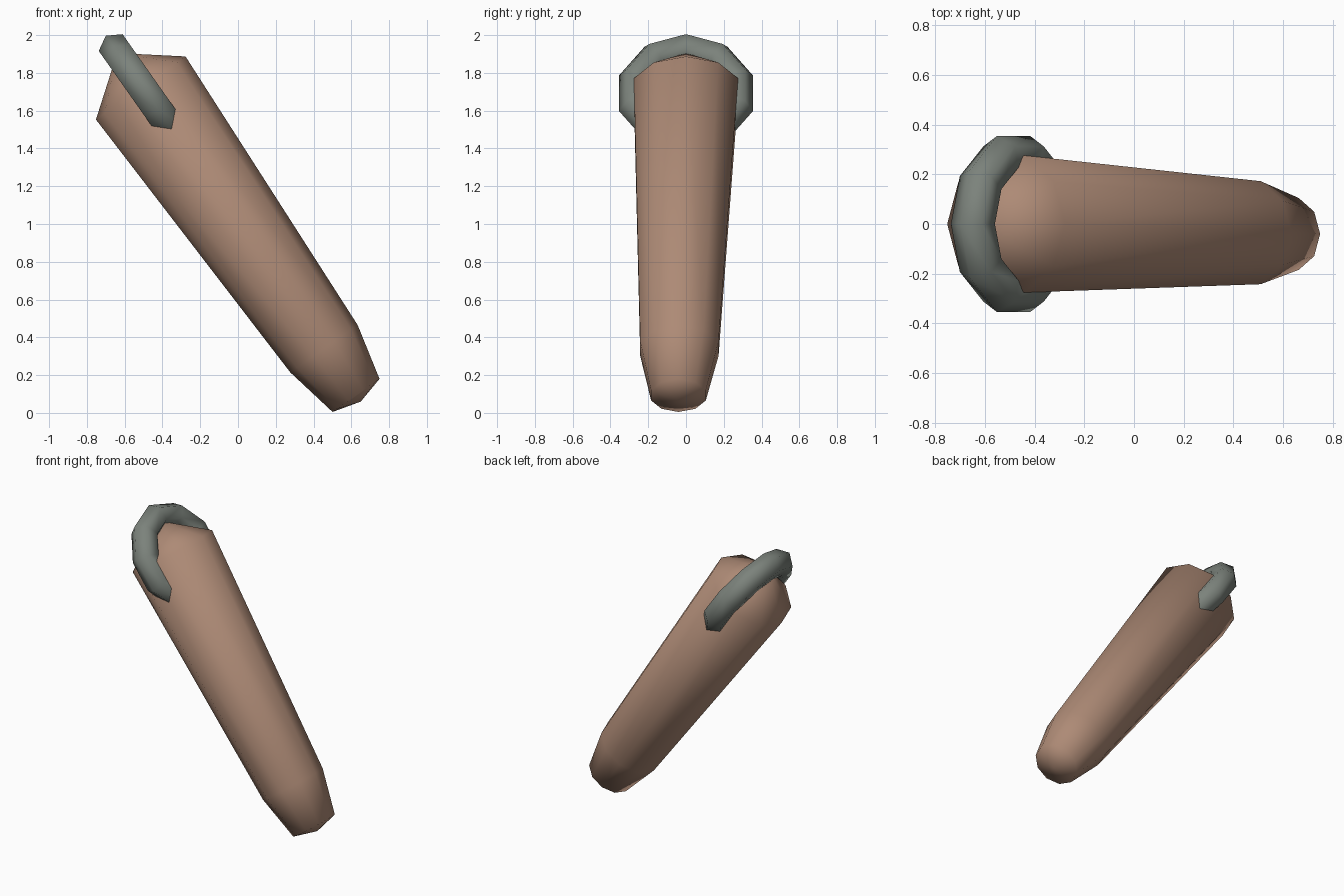
import bpy, bmesh, math
from mathutils import Vector, Matrix

if "Cube" in bpy.data.objects:
    bpy.data.objects.remove(bpy.data.objects["Cube"])

OUT = Vector((-0.576, 0, 0.817)).normalized()   # up the leaning axis
SIDE = Vector((0.817, 0, 0.576)).normalized()   # across it
Y = Vector((0, 1, 0))


def paint(obj, name, rgb):
    mat = bpy.data.materials.new(name)
    mat.diffuse_color = (*rgb, 1)
    mat.use_nodes = True
    mat.node_tree.nodes["Principled BSDF"].inputs["Base Color"].default_value = mat.diffuse_color
    obj.data.materials.append(mat)


# Tapered ten-sided body: (centre, radius) rings between two pointed ends
rings = [((-0.515, 0, 1.72), 0.29),
         ((0.455, -0.035, 0.34), 0.218),
         ((0.625, -0.04, 0.0925), 0.152)]
N = 10
bm = bmesh.new()
loops = []
for c, r in rings:
    loops.append([bm.verts.new(Vector(c) + r * (math.cos(2 * math.pi * i / N) * SIDE
                                                + math.sin(2 * math.pi * i / N) * Y))
                  for i in range(N)])
top = bm.verts.new((-0.64, 0, 1.905))
tip = bm.verts.new((0.65, -0.04, 0.06))
for i in range(N):
    j = (i + 1) % N
    for a, b in zip(loops, loops[1:]):
        bm.faces.new((a[i], a[j], b[j], b[i]))
    bm.faces.new((top, loops[0][j], loops[0][i]))
    bm.faces.new((tip, loops[-1][i], loops[-1][j]))
bmesh.ops.recalc_face_normals(bm, faces=bm.faces)
mesh = bpy.data.meshes.new("body")
bm.to_mesh(mesh)
bm.free()
body = bpy.data.objects.new("body", mesh)
bpy.context.collection.objects.link(body)
mesh.shade_smooth()
paint(body, "brown", (0.42, 0.255, 0.18))

# Hanging ring through the thick end
bpy.ops.mesh.primitive_torus_add(major_segments=10, minor_segments=6,
                                 major_radius=0.284, minor_radius=0.089)
ring = bpy.context.object
ring.name = "ring"
basis = Matrix((OUT, Y, OUT.cross(Y))).transposed().to_4x4()
ring.matrix_world = Matrix.Translation((-0.485, 0, 1.692)) @ basis
ring.data.shade_smooth()
paint(ring, "grey_green", (0.2, 0.225, 0.2))
